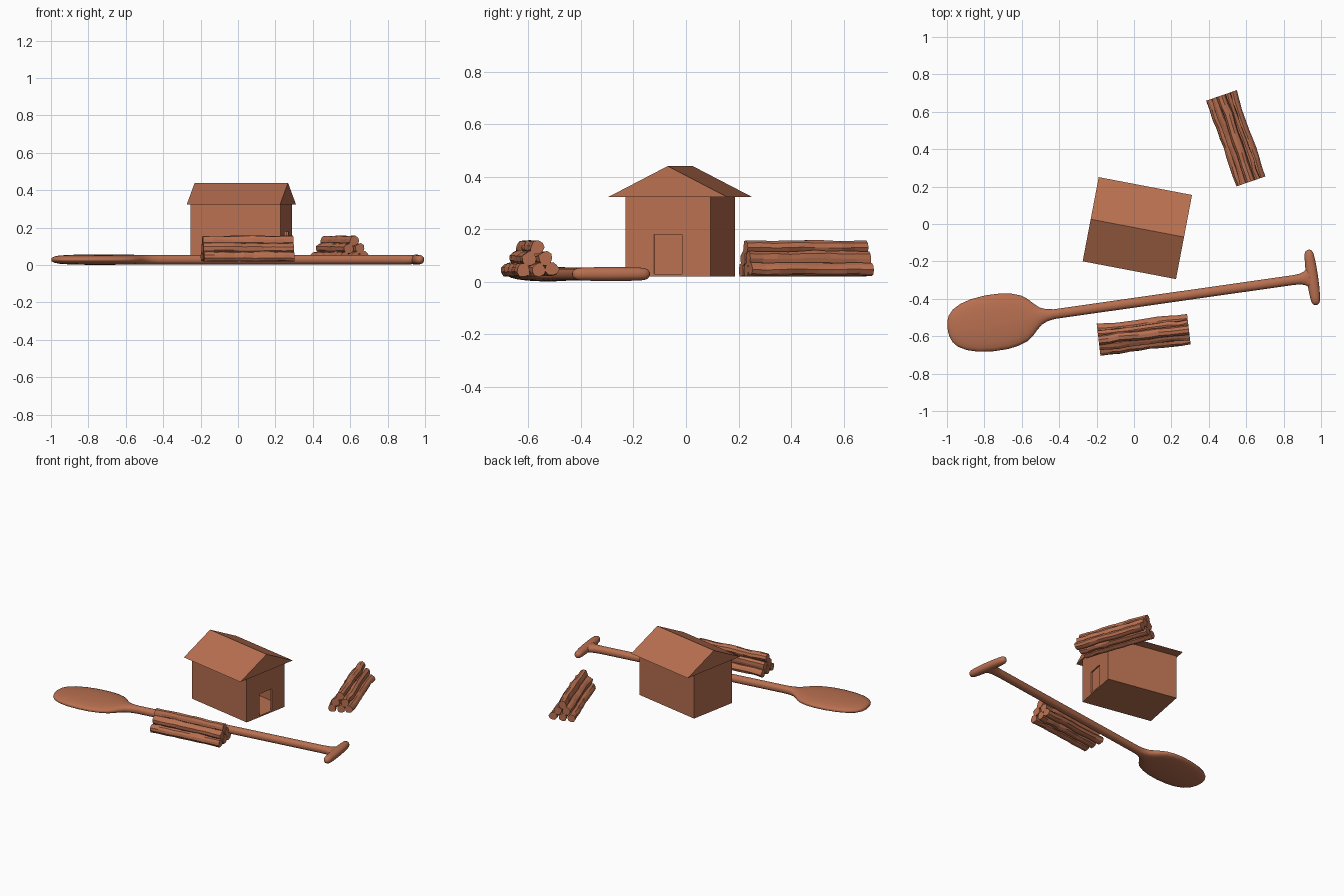
import bpy, bmesh, math, random
from mathutils import Matrix, Vector

if "Cube" in bpy.data.objects:
    bpy.data.objects.remove(bpy.data.objects["Cube"])

random.seed(4)
clay = bpy.data.materials.new("clay")
clay.diffuse_color = (0.48, 0.16, 0.08, 1)
clay.use_nodes = True
clay.node_tree.nodes["Principled BSDF"].inputs["Base Color"].default_value = clay.diffuse_color


def finish(name, bm, place, smooth=None):
    """Turn a bmesh into a placed, coloured object."""
    bmesh.ops.recalc_face_normals(bm, faces=bm.faces)
    me = bpy.data.meshes.new(name)
    bm.to_mesh(me)
    bm.free()
    me.materials.append(clay)
    ob = bpy.data.objects.new(name, me)
    bpy.context.collection.objects.link(ob)
    ob.matrix_world = place
    if smooth:
        bpy.ops.object.select_all(action='DESELECT')
        bpy.context.view_layer.objects.active = ob
        ob.select_set(True)
        bpy.ops.object.shade_smooth_by_angle(angle=math.radians(smooth))
    return ob


def at(x, y, z, deg):
    return Matrix.Translation((x, y, z)) @ Matrix.Rotation(math.radians(deg), 4, 'Z')


def skin(bm, rings):
    """Join rings of points with quads and close both ends."""
    vs = [[bm.verts.new(p) for p in r] for r in rings]
    n = len(vs[0])
    for a, b in zip(vs, vs[1:]):
        for i in range(n):
            bm.faces.new((a[i], a[(i + 1) % n], b[(i + 1) % n], b[i]))
    bm.faces.new(vs[0])
    bm.faces.new(vs[-1])


def oval_loft(bm, stations, turn=None, n=24):
    """Rounded sections along x: (position, half width, half thickness)."""
    rings = []
    for s, w, t in stations:
        ring = []
        for i in range(n):
            a = 2 * math.pi * i / n
            c, d = math.cos(a), math.sin(a)
            p = Vector((s, w * c, t * math.copysign(abs(d) ** 0.85, d)))
            ring.append(turn @ p if turn else p)
        rings.append(ring)
    skin(bm, rings)


def box(bm, lo, hi):
    size = [h - l for l, h in zip(lo, hi)]
    mid = [(h + l) / 2 for l, h in zip(lo, hi)]
    bmesh.ops.create_cube(bm, size=1, matrix=Matrix.Translation(mid) @ Matrix.Diagonal((*size, 1)))


# House walls, hollow with a doorway in the right end
house = at(0.018, -0.022, 0, -10.8)
bm = bmesh.new()
box(bm, (-0.245, -0.165, 0.02), (0.245, 0.165, 0.325))
walls = finish("house_walls", bm, house)
for name, lo, hi in (("room_cutter", (-0.235, -0.155, 0.03), (0.235, 0.155, 0.4)),
                     ("door_cutter", (0.2, -0.054, 0.03), (0.3, 0.054, 0.18))):
    bm = bmesh.new()
    box(bm, lo, hi)
    cutter = finish(name, bm, house)
    cutter.hide_render = True
    cutter.hide_set(True)
    cut = walls.modifiers.new(name, 'BOOLEAN')
    cut.operation = 'DIFFERENCE'
    cut.solver = 'EXACT'
    cut.object = cutter

# Gabled roof
bm = bmesh.new()
skin(bm, [[(x, -0.229, 0.323), (x, 0.229, 0.323), (x, 0, 0.44)] for x in (-0.254, 0.254)])
finish("house_roof", bm, house)

# Paddle blade and shaft
paddle = at(0, -0.421, 0.029, 8.1)
bm = bmesh.new()
oval_loft(bm, [(-1.006, .015, .004), (-1.002, .042, .011), (-.99, .072, .017), (-.965, .1, .022),
               (-.92, .125, .025), (-.86, .142, .027), (-.78, .151, .028), (-.7, .15, .028),
               (-.64, .14, .027), (-.59, .122, .027), (-.56, .1, .026), (-.535, .074, .026),
               (-.505, .047, .026), (-.47, .032, .026), (-.43, .026, .025), (.2, .026, .025),
               (.86, .026, .025), (.9, .029, .026), (.925, .038, .026), (.945, .06, .024),
               (.96, .08, .02)])
finish("paddle_shaft_and_blade", bm, paddle, 60)

# Paddle cross grip
half = [(0, .031, .027), (.06, .03, .026), (.1, .027, .025), (.128, .024, .023),
        (.142, .017, .017), (.149, .007, .007)]
grip = [(-s, w, t) for s, w, t in half[:0:-1]] + half
bm = bmesh.new()
oval_loft(bm, grip, Matrix.Translation((0.963, 0, 0)) @ Matrix.Rotation(math.pi / 2, 4, 'Z'))
finish("paddle_grip", bm, paddle, 60)


def add_log(bm, y, z, r, n=9, steps=9):
    """A rough log along x with ridged, uneven bark."""
    ridge = [random.uniform(0.88, 1.1) for _ in range(n)]
    rings = []
    for k in range(steps + 1):
        x = -0.243 + 0.486 * k / steps
        dy, dz = random.uniform(-.004, .004), random.uniform(-.002, .002)
        ring = []
        for i in range(n):
            a = 2 * math.pi * i / n
            q = r * ridge[i] * random.uniform(0.92, 1.08)
            ring.append((x, y + dy + q * math.cos(a), max(0.02, z + dz + q * math.sin(a))))
        rings.append(ring)
    skin(bm, rings)


# Two log piles stacked three, two, one
bm = bmesh.new()
for row in range(3):
    for i in range(3 - row):
        add_log(bm, (i - (2 - row) / 2) * 0.057, 0.046 + 0.042 * row, 0.027)
pile = finish("log_pile_front", bm, at(0.052, -0.592, 0, 6.7))
second = pile.copy()
second.name = "log_pile_back"
second.matrix_world = at(0.545, 0.457, 0, -71)
bpy.context.collection.objects.link(second)
